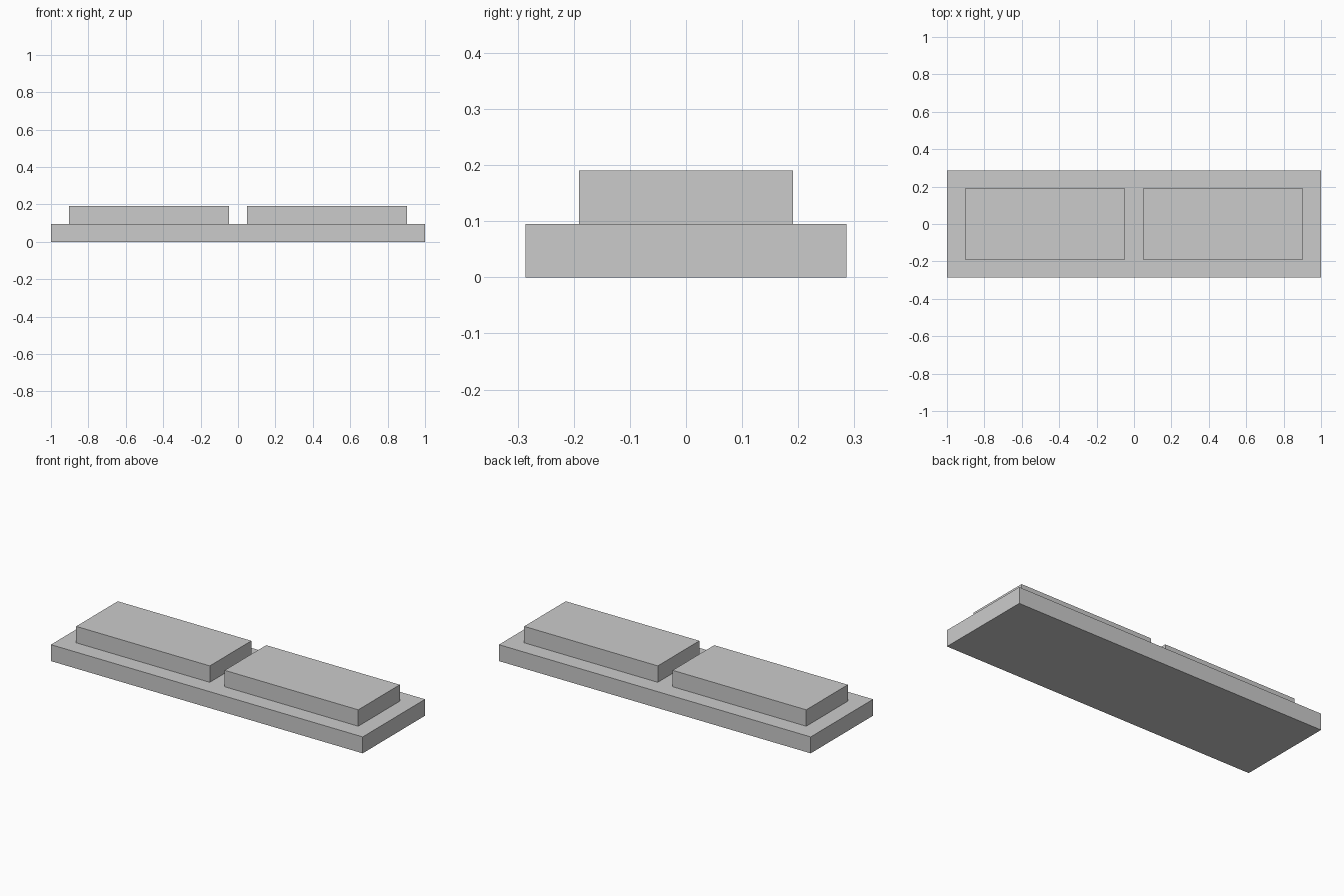
import bpy

if "Cube" in bpy.data.objects:
    bpy.data.objects.remove(bpy.data.objects["Cube"])

U = 2 / 21  # module: the base is 21 x 6 x 1 units


def box(name, x0, x1, y0, y1, z0, z1):
    """Flat-faced box spanning the given limits, in modules."""
    bpy.ops.mesh.primitive_cube_add(size=1)
    ob = bpy.context.object
    ob.name = name
    size = (x1 - x0, y1 - y0, z1 - z0)
    centre = ((x0 + x1) / 2, (y0 + y1) / 2, (z0 + z1) / 2)
    for v in ob.data.vertices:
        v.co = [(v.co[i] * size[i] + centre[i]) * U for i in range(3)]
    return ob


# Base slab
box("base_slab", -10.5, 10.5, -3, 3, 0, 1)

# Two raised blocks with a one-module gap between them
box("left_block", -9.5, -0.5, -2, 2, 1, 2)
box("right_block", 0.5, 9.5, -2, 2, 1, 2)
